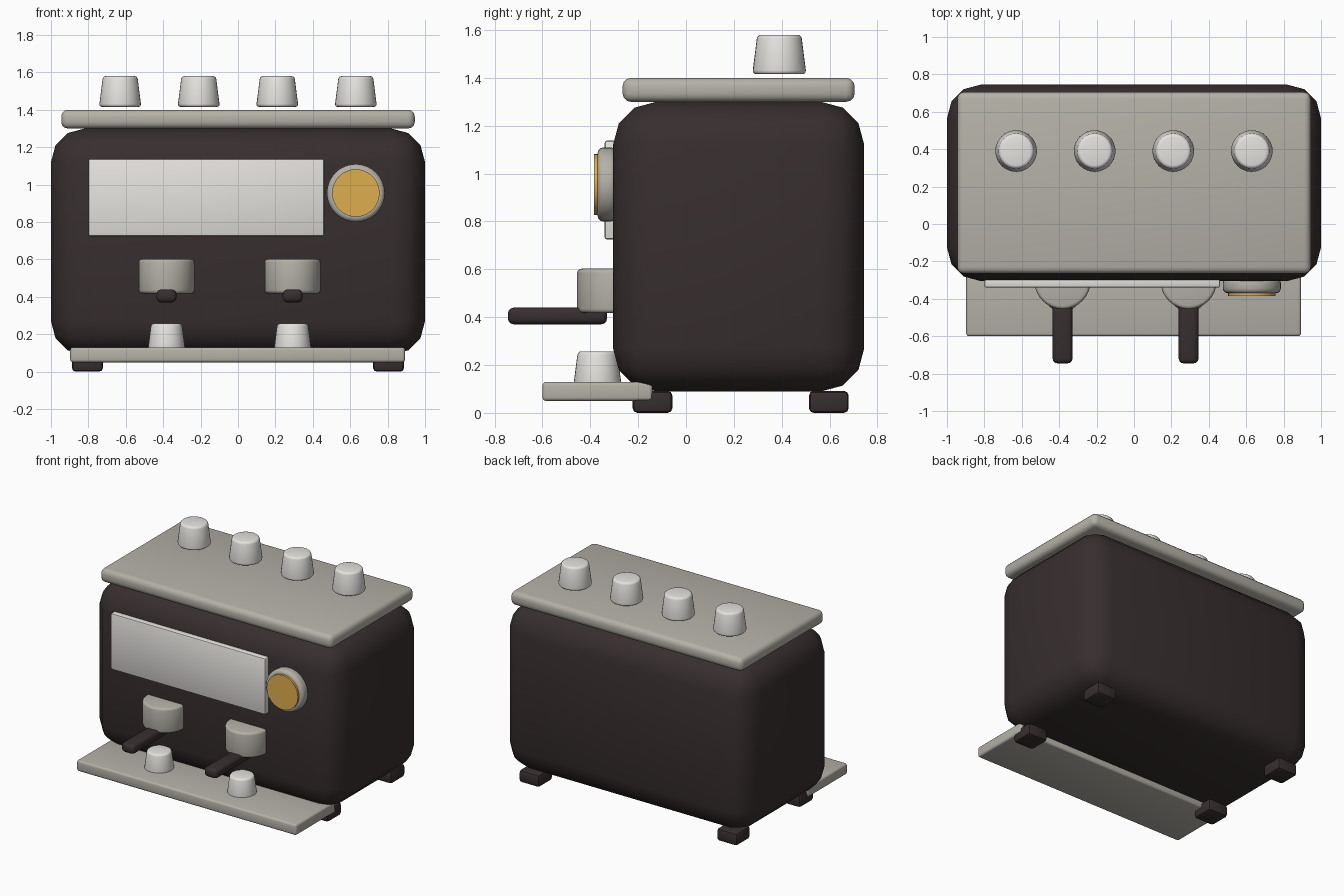
import bpy
import bmesh
import math
from mathutils import Matrix, Vector

cube = bpy.data.objects.get("Cube")
if cube:
    bpy.data.objects.remove(cube, do_unlink=True)


def material(name, color):
    mat = bpy.data.materials.new(name)
    mat.use_nodes = True
    rgba = (*color, 1)
    mat.diffuse_color = rgba
    bsdf = next(n for n in mat.node_tree.nodes if n.type == "BSDF_PRINCIPLED")
    bsdf.inputs["Base Color"].default_value = rgba
    return mat


DARK = material("dark_brown_enamel", (0.039, 0.028, 0.028))
STEEL = material("warm_grey_steel", (0.46, 0.44, 0.39))
PALE = material("pale_porcelain", (0.78, 0.77, 0.74))
GOLD = material("gold_dial", (0.74, 0.42, 0.08))


def finish(name, bm, mat, bevel, segments):
    """Round the sharp edges, shade smoothly and add the object."""
    edges = [e for e in bm.edges if e.calc_face_angle(0) > 0.8]
    if bevel:
        bmesh.ops.bevel(bm, geom=edges, offset=bevel, segments=segments,
                        profile=0.5, affect="EDGES", clamp_overlap=True)
    bmesh.ops.recalc_face_normals(bm, faces=bm.faces)
    mesh = bpy.data.meshes.new(name)
    bm.to_mesh(mesh)
    bm.free()
    mesh.shade_smooth()
    mesh.set_sharp_from_angle(angle=math.radians(40))
    mesh.materials.append(mat)
    obj = bpy.data.objects.new(name, mesh)
    bpy.context.collection.objects.link(obj)
    return obj


def box(name, low, high, mat, bevel, segments=3):
    low, high = Vector(low), Vector(high)
    bm = bmesh.new()
    place = Matrix.Translation((low + high) / 2) @ Matrix.Diagonal((*(high - low), 1))
    bmesh.ops.create_cube(bm, size=1, matrix=place)
    return finish(name, bm, mat, bevel, segments)


def drum(name, center, r_low, r_high, depth, mat, bevel, forward=False):
    """Cylinder or cone; forward turns its top towards -y."""
    bm = bmesh.new()
    place = Matrix.Translation(center)
    if forward:
        place = place @ Matrix.Rotation(math.pi / 2, 4, "X")
    bmesh.ops.create_cone(bm, cap_ends=True, segments=32, radius1=r_low,
                          radius2=r_high, depth=depth, matrix=place)
    return finish(name, bm, mat, bevel, 3)


# Main housing and top shelf
box("body", (-1, -0.305, 0.09), (1, 0.745, 1.30), DARK, 0.18)
box("top_shelf", (-0.945, -0.265, 1.30), (0.945, 0.705, 1.40), STEEL, 0.035)

# Cups warming on the shelf
for i in range(4):
    drum(f"shelf_cup_{i + 1}", (-0.63 + 0.42 * i, 0.39, 1.498),
         0.113, 0.092, 0.165, PALE, 0.016)

# Front panel and round gauge
box("front_panel", (-0.80, -0.34, 0.725), (0.46, -0.28, 1.138), PALE, 0.01, 2)
drum("gauge_ring", (0.63, -0.33, 0.955), 0.155, 0.155, 0.08, STEEL, 0.025, True)
drum("gauge_face", (0.63, -0.355, 0.955), 0.127, 0.127, 0.06, GOLD, 0, True)

# Two brewing stations
for side, x in (("right", -0.382), ("left", 0.292)):
    drum(f"{side}_brew_head", (x, -0.305, 0.51), 0.15, 0.15, 0.185, STEEL, 0.018)
    box(f"{side}_handle", (x - 0.053, -0.745, 0.37), (x + 0.053, -0.33, 0.44), DARK, 0.025)
    drum(f"{side}_tray_cup", (x, -0.37, 0.185), 0.101, 0.082, 0.145, PALE, 0.015)

# Drip tray and feet
box("drip_tray", (-0.897, -0.60, 0.05), (0.893, -0.14, 0.13), STEEL, 0.015)
for side, x in (("right", -0.805), ("left", 0.805)):
    for end, y in (("front", -0.14), ("back", 0.597)):
        box(f"{end}_{side}_foot", (x - 0.083, y - 0.083, 0),
            (x + 0.083, y + 0.083, 0.092), DARK, 0.02, 2)
